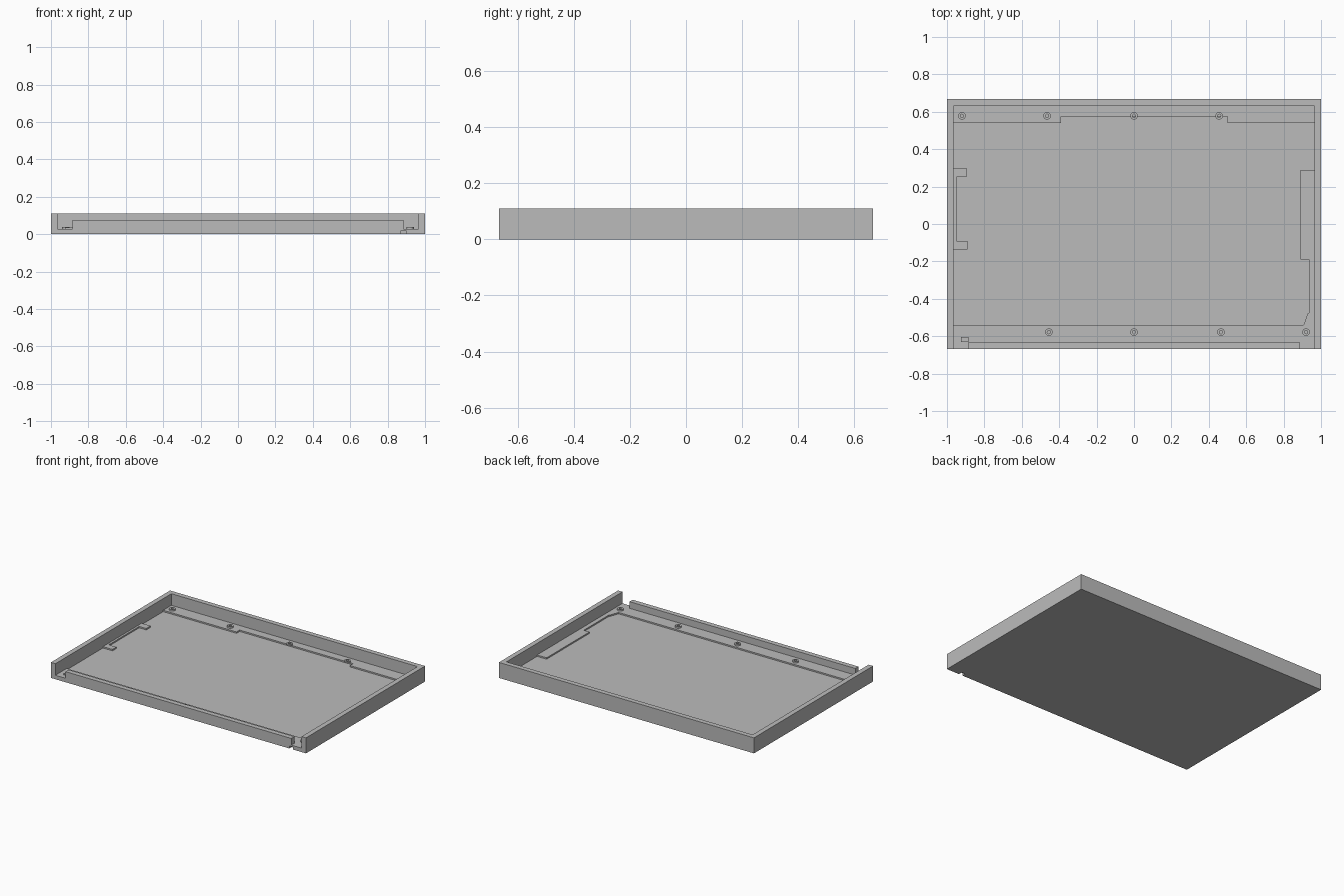
import bpy, bmesh, math

cube = bpy.data.objects.get("Cube")
if cube:
    bpy.data.objects.remove(cube, do_unlink=True)

grey = bpy.data.materials.new("plain grey")
grey.use_nodes = True
COLOUR = (0.5, 0.5, 0.5, 1)
grey.diffuse_color = COLOUR
grey.node_tree.nodes["Principled BSDF"].inputs["Base Color"].default_value = COLOUR

# Overall sizes: half width, half depth, inner half sizes, levels
W, D = 1.0, 0.667
IW, ID = 0.965, 0.632
FLOOR, LEDGE, TOP = 0.018, 0.028, 0.11


def finish(name, bm):
    bmesh.ops.recalc_face_normals(bm, faces=bm.faces)
    mesh = bpy.data.meshes.new(name)
    bm.to_mesh(mesh)
    bm.free()
    mesh.materials.append(grey)
    obj = bpy.data.objects.new(name, mesh)
    bpy.context.collection.objects.link(obj)
    return obj


def slab(name, outline, z0, z1):
    """Extrude a flat outline from z0 up to z1."""
    bm = bmesh.new()
    face = bm.faces.new([bm.verts.new((x, y, z0)) for x, y in outline])
    up = bmesh.ops.extrude_face_region(bm, geom=[face], use_keep_orig=True)
    for v in up["geom"]:
        if isinstance(v, bmesh.types.BMVert):
            v.co.z = z1
    return finish(name, bm)


def rect(x0, x1, y0, y1):
    return [(x0, y0), (x1, y0), (x1, y1), (x0, y1)]


def ring_boss(name, x, y, outer=0.02, inner=0.009, z1=0.039, sides=24):
    """Small round stand-off with a screw hole."""
    bm = bmesh.new()
    profile = [(inner, LEDGE), (outer, LEDGE), (outer, z1), (inner, z1)]
    rings = []
    for i in range(sides):
        a = 2 * math.pi * i / sides
        rings.append([bm.verts.new((x + r * math.cos(a), y + r * math.sin(a), z))
                      for r, z in profile])
    for i in range(sides):
        p, q = rings[i], rings[(i + 1) % sides]
        for j in range(4):
            k = (j + 1) % 4
            bm.faces.new((p[j], q[j], q[k], p[k]))
    return finish(name, bm)


# Base plate with a small notch in the front edge
slab("base_plate", [(-W, -D), (0.87, -D), (0.87, -0.64), (0.9, -0.64),
                    (0.9, -D), (W, -D), (W, D), (-W, D)], 0, FLOOR)

# Side and back walls as one U shape
slab("side_and_back_walls", [(-W, -D), (-IW, -D), (-IW, ID), (IW, ID),
                             (IW, -D), (W, -D), (W, D), (-W, D)], FLOOR, TOP)

# Lower front wall with a gap at each end
slab("front_wall", rect(-0.885, 0.885, -D, -ID), LEDGE, 0.075)

# Raised ledges around the shallow floor pocket
slab("front_ledge", [(-IW, -D), (IW, -D), (IW, -0.475), (0.93, -0.475),
                     (0.907, -0.54), (-IW, -0.54)], FLOOR, LEDGE)
slab("back_ledge", [(-IW, ID), (-IW, 0.54), (-0.39, 0.54), (-0.39, 0.575),
                    (0.5, 0.575), (0.5, 0.54), (IW, 0.54), (IW, ID)], FLOOR, LEDGE)
slab("left_end_ledge", [(IW, 0.29), (0.89, 0.29), (0.89, -0.19), (0.935, -0.19),
                        (0.935, -0.475), (IW, -0.475)], FLOOR, LEDGE)
slab("right_end_ledge", [(-IW, 0.3), (-0.895, 0.3), (-0.895, 0.25), (-0.95, 0.25),
                         (-0.95, -0.09), (-0.89, -0.09), (-0.89, -0.135),
                         (-IW, -0.135)], FLOOR, LEDGE)

# Bosses along the back, repeated half a turn round along the front
for i, x in enumerate((-0.92, -0.465, 0, 0.455)):
    ring_boss(f"back_boss_{i + 1}", x, 0.578)
    ring_boss(f"front_boss_{i + 1}", -x, -0.578)

# Small stop inside the right gap
slab("gap_stop", rect(-0.925, -0.885, -ID, -0.605), LEDGE, 0.037)
